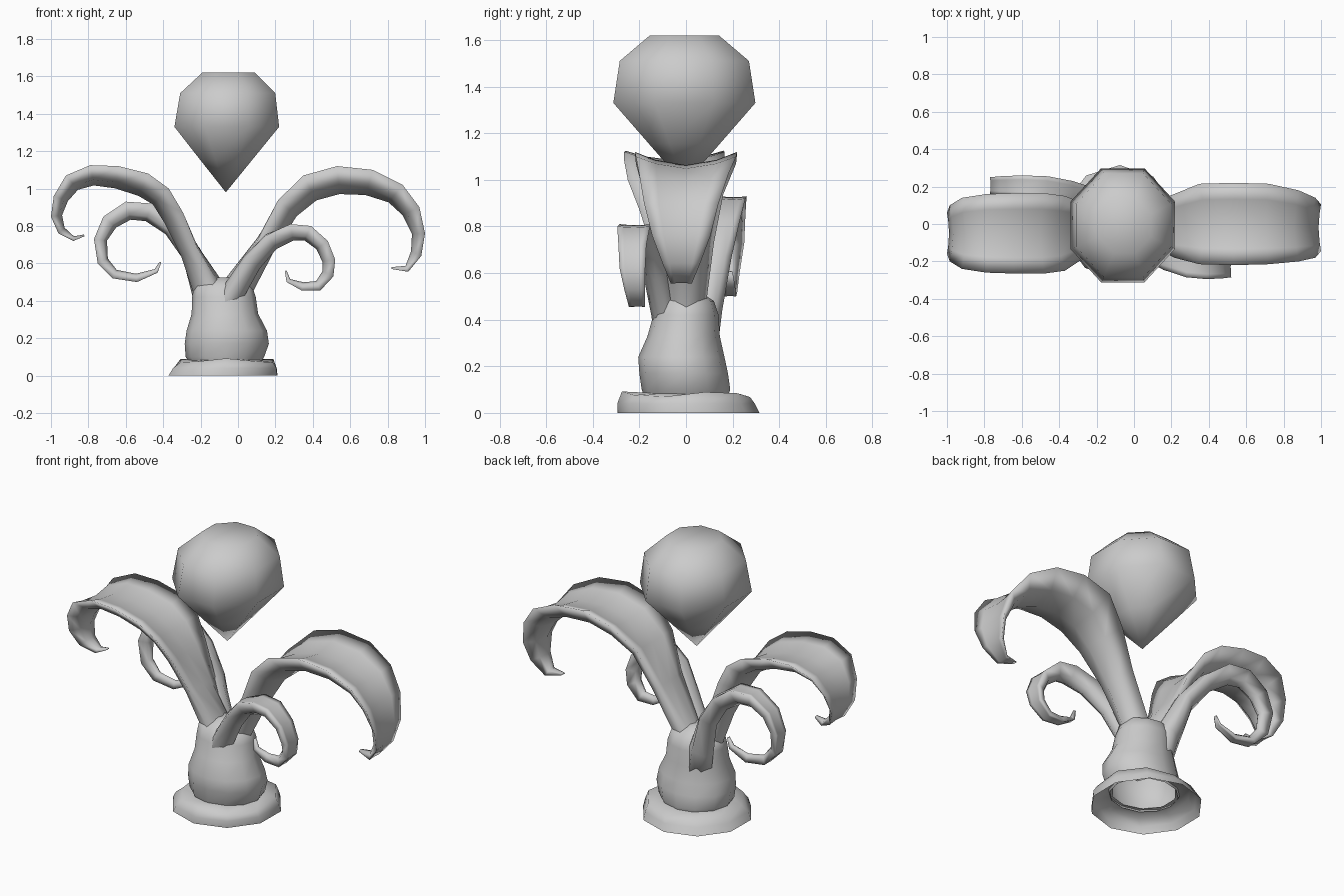
import bpy, math
from mathutils import Vector

grey = bpy.data.materials.new("plain_grey")
grey.diffuse_color = (0.6, 0.6, 0.6, 1)


def make(name, rings, cap_start=True, cap_end=True):
    """Skin a list of equally long point rings, shaded smooth."""
    n = len(rings[0])
    verts = [p for r in rings for p in r]
    faces = [(a * n + i, a * n + (i + 1) % n, (a + 1) * n + (i + 1) % n, (a + 1) * n + i)
             for a in range(len(rings) - 1) for i in range(n)]
    if cap_start:
        faces.append(tuple(reversed(range(n))))
    if cap_end:
        faces.append(tuple(range(len(verts) - n, len(verts))))
    me = bpy.data.meshes.new(name)
    me.from_pydata(verts, [], faces)
    me.materials.append(grey)
    ob = bpy.data.objects.new(name, me)
    bpy.context.collection.objects.link(ob)
    bpy.ops.object.select_all(action='DESELECT')
    ob.select_set(True)
    bpy.context.view_layer.objects.active = ob
    bpy.ops.object.mode_set(mode='EDIT')
    bpy.ops.mesh.select_all(action='SELECT')
    bpy.ops.mesh.remove_doubles(threshold=0.0005)
    bpy.ops.mesh.normals_make_consistent(inside=False)
    bpy.ops.object.mode_set(mode='OBJECT')
    bpy.ops.object.shade_smooth()
    return ob


def ring(cx, cy, z, rx, ry, n, turn=0.0, wave=0.0):
    out = []
    for i in range(n):
        a = 2 * math.pi * i / n + turn
        out.append((cx + rx * math.cos(a), cy + ry * math.sin(a), z + wave * math.sin(3 * a)))
    return out


def leaf(name, side, stations, cup):
    """Curling leaf. Station: outer x, outer z, thickness, y centre, half width."""
    rings = []
    last = len(stations) - 1
    for k, (x, z, t, y, w) in enumerate(stations):
        a, b = stations[max(k - 1, 0)], stations[min(k + 1, last)]
        d = Vector((b[0] - a[0], b[1] - a[1])).normalized()
        inward = Vector((d.y, -d.x)) * side
        c = min(1.0, k / 4)                       # round stem opening into a blade
        edge = 0.5 * (1 - c)
        top = cup * c * min(1.0, (last - k) / 6)  # trough fades towards the tip
        mid = 0.2 * (1 - c) + 0.6 * top
        under = 0.8 - 0.08 * c
        section = [(-1, edge), (-0.62, under), (0, 1), (0.62, under),
                   (1, edge), (0.6, mid), (0, top), (-0.6, mid)]
        rings.append([(x + inward.x * t * h, y + w * v, z + inward.y * t * h)
                      for v, h in section])
    make(name, rings)


# Flared foot, open underneath
make("base", [ring(-0.08, 0.01, 0, 0.305, 0.305, 10, 0.3),
              ring(-0.07, 0.0, 0.04, 0.29, 0.295, 10, 0.3),
              ring(-0.06, 0.0, 0.08, 0.26, 0.275, 10, 0.3, 0.012),
              ring(-0.07, 0.0, 0.085, 0.18, 0.17, 10, 0.3)], False, False)

# Swollen stem
make("trunk", [ring(cx, cy, z, rx, ry, 12) for cx, cy, z, rx, ry in [
    (-0.07, 0.0, 0.07, 0.19, 0.18), (-0.07, 0.0, 0.10, 0.21, 0.19),
    (-0.06, -0.01, 0.17, 0.225, 0.19), (-0.06, -0.02, 0.24, 0.215, 0.185),
    (-0.07, -0.01, 0.33, 0.178, 0.155), (-0.075, 0.0, 0.42, 0.17, 0.14),
    (-0.08, 0.0, 0.48, 0.155, 0.12), (-0.08, 0.0, 0.525, 0.04, 0.05)]], False)

# Two large leaves
leaf("large_leaf_right", 1, [
    (-0.14, 0.36, 0.19, 0.0, 0.11), (-0.08, 0.53, 0.18, 0.0, 0.09),
    (0.08, 0.75, 0.14, 0.0, 0.12), (0.20, 0.95, 0.15, -0.01, 0.17),
    (0.35, 1.07, 0.15, 0.0, 0.215), (0.53, 1.12, 0.15, 0.0, 0.22),
    (0.72, 1.10, 0.14, 0.0, 0.215), (0.88, 1.02, 0.12, -0.01, 0.19),
    (0.97, 0.90, 0.10, -0.02, 0.16), (1.00, 0.76, 0.07, -0.02, 0.125),
    (0.98, 0.64, 0.06, -0.02, 0.08), (0.91, 0.555, 0.035, -0.02, 0.045),
    (0.82, 0.57, 0.01, -0.02, 0.015)], 0.38)
leaf("large_leaf_left", -1, [
    (-0.04, 0.34, 0.19, 0.0, 0.11), (-0.075, 0.52, 0.18, 0.0, 0.10),
    (-0.19, 0.70, 0.13, -0.02, 0.12), (-0.28, 0.88, 0.13, -0.04, 0.16),
    (-0.37, 1.0, 0.12, -0.05, 0.20), (-0.48, 1.08, 0.13, -0.05, 0.215),
    (-0.64, 1.12, 0.12, -0.05, 0.215), (-0.79, 1.125, 0.11, -0.05, 0.21),
    (-0.92, 1.07, 0.10, -0.05, 0.19), (-0.985, 0.96, 0.08, -0.05, 0.15),
    (-1.0, 0.85, 0.06, -0.05, 0.11), (-0.96, 0.76, 0.045, -0.05, 0.07),
    (-0.88, 0.72, 0.025, -0.05, 0.035), (-0.82, 0.745, 0.01, -0.05, 0.012)], 0.38)

# Two small spiral leaves, one in front and one behind
leaf("small_leaf_front", 1, [
    (-0.19, 0.26, 0.14, -0.05, 0.07), (-0.10, 0.45, 0.13, -0.085, 0.065),
    (0.03, 0.64, 0.11, -0.13, 0.06), (0.15, 0.76, 0.10, -0.18, 0.065),
    (0.28, 0.81, 0.09, -0.215, 0.07), (0.39, 0.80, 0.085, -0.225, 0.07),
    (0.48, 0.72, 0.075, -0.23, 0.06), (0.52, 0.62, 0.07, -0.23, 0.055),
    (0.51, 0.53, 0.065, -0.22, 0.045), (0.44, 0.455, 0.055, -0.21, 0.035),
    (0.34, 0.455, 0.045, -0.205, 0.028), (0.26, 0.50, 0.025, -0.205, 0.02),
    (0.25, 0.56, 0.01, -0.20, 0.01)], 0.05)
leaf("small_leaf_back", -1, [
    (-0.02, 0.26, 0.18, 0.05, 0.08), (-0.09, 0.46, 0.16, 0.085, 0.07),
    (-0.20, 0.68, 0.11, 0.13, 0.065), (-0.32, 0.83, 0.10, 0.17, 0.06),
    (-0.46, 0.92, 0.10, 0.195, 0.06), (-0.60, 0.93, 0.10, 0.205, 0.055),
    (-0.72, 0.85, 0.09, 0.205, 0.05), (-0.77, 0.73, 0.07, 0.205, 0.045),
    (-0.75, 0.60, 0.06, 0.195, 0.035), (-0.67, 0.52, 0.05, 0.19, 0.03),
    (-0.54, 0.50, 0.045, 0.19, 0.025), (-0.43, 0.55, 0.025, 0.19, 0.02),
    (-0.41, 0.605, 0.01, 0.19, 0.01)], 0.05)

# Floating bud with a pointed underside
make("bud", [ring(cx, -0.007, z, rx, ry, 8, math.pi / 8)
             for cx, z, rx, ry in [(-0.065, 0.98, 0, 0), (-0.063, 1.155, 0.152, 0.165),
                                   (-0.06, 1.33, 0.303, 0.33), (-0.055, 1.51, 0.275, 0.30),
                                   (-0.05, 1.62, 0.152, 0.16)]], False)
